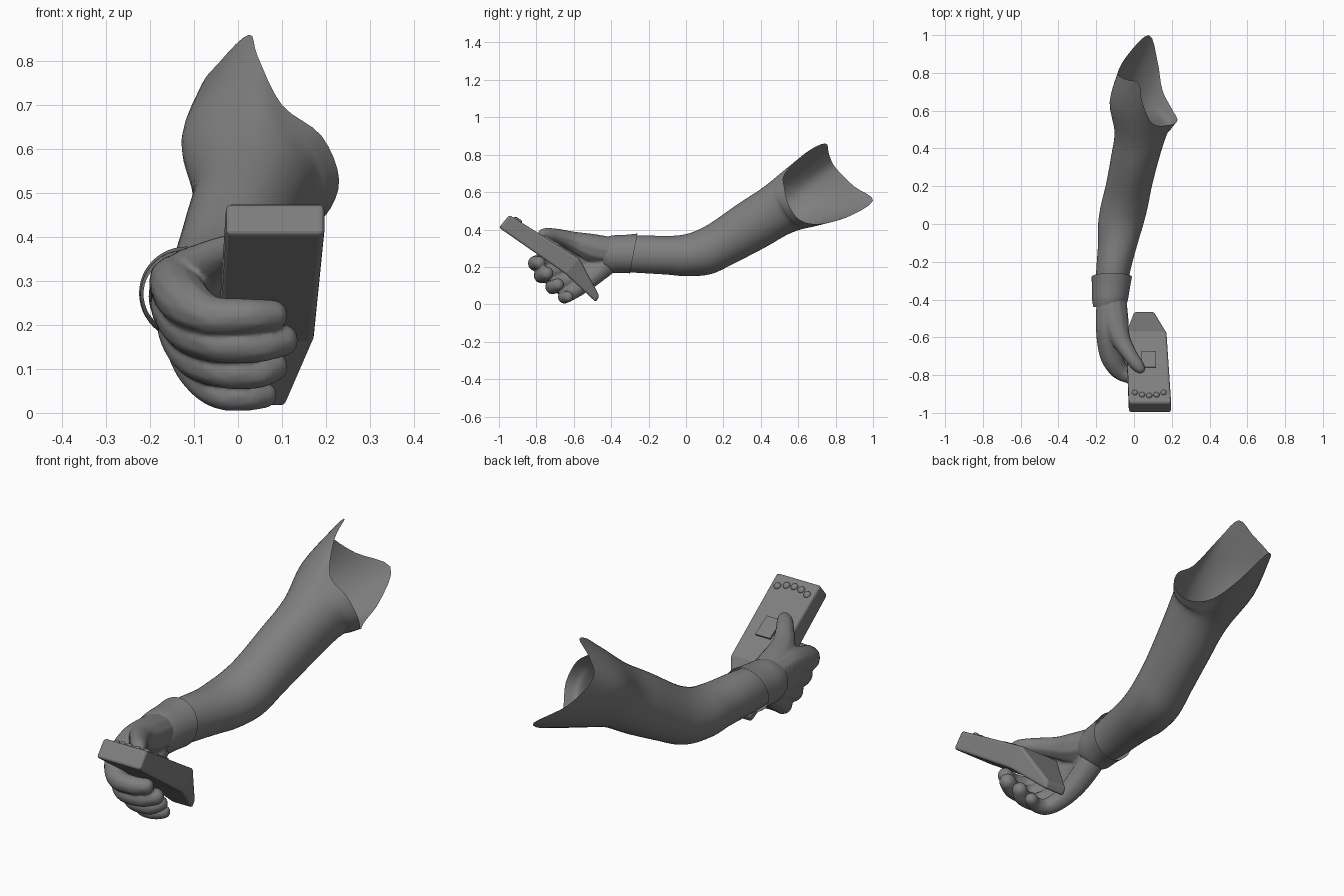
import bpy
import bmesh
from math import sin, cos, pi
from mathutils import Matrix, Vector

if "Cube" in bpy.data.objects:
    bpy.data.objects.remove(bpy.data.objects["Cube"], do_unlink=True)

grey = bpy.data.materials.new("plain_grey")
grey.use_nodes = True
grey.diffuse_color = (0.21, 0.21, 0.21, 1)
grey.node_tree.nodes["Principled BSDF"].inputs["Base Color"].default_value = grey.diffuse_color


def make_object(name, bm, smooth=True):
    mesh = bpy.data.meshes.new(name)
    bm.to_mesh(mesh)
    bm.free()
    mesh.materials.append(grey)
    for face in mesh.polygons:
        face.use_smooth = smooth
    obj = bpy.data.objects.new(name, mesh)
    bpy.context.collection.objects.link(obj)
    return obj


def spline(points, steps, closed=False):
    """Smooth curve through points of any dimension."""
    pts = [Vector(p) for p in points]
    count = len(pts)

    def at(i):
        return pts[i % count] if closed else pts[max(0, min(count - 1, i))]

    result = []
    for i in range(count if closed else count - 1):
        a, b, c, d = (at(i + k) for k in (-1, 0, 1, 2))
        for s in range(steps):
            t = s / steps
            result.append(b + 0.5 * t * ((c - a) + t * ((2 * a - 5 * b + 4 * c - d)
                                         + t * (3 * (b - c) + d - a))))
    if not closed:
        result.append(pts[-1].copy())
    return result


SIDES = 12


def ring(x, y, z, width, height, tilt):
    """Elliptic cross-section, leaning back by tilt."""
    points = []
    for i in range(SIDES):
        a = 2 * pi * i / SIDES
        up = height * sin(a)
        points.append(Vector((x + width * cos(a), y - up * sin(tilt), z + up * cos(tilt))))
    return points


def loft(name, rings, steps=4):
    """Open tube of smooth skin through the rings."""
    rings = [spline(r, steps, closed=True) for r in rings]
    columns = [spline(column, steps) for column in zip(*rings)]
    bm = bmesh.new()
    grid = [[bm.verts.new(p) for p in column] for column in columns]
    for j, column in enumerate(grid):
        following = grid[(j + 1) % len(grid)]
        for i in range(len(column) - 1):
            bm.faces.new((column[i], column[i + 1], following[i + 1], following[i]))
    return make_object(name, bm)


# Arm, ending in the slanted shoulder opening
arm_rings = [ring(*r) for r in (
    (-.125, -.40, .265, .078, .088, 0),
    (-.11, -.25, .268, .09, .1, 0),
    (-.085, -.1, .262, .105, .103, 0),
    (-.07, 0, .262, .12, .112, .06),
    (-.05, .1, .28, .125, .123, .3),
    (-.028, .2, .33, .122, .125, .5),
    (.005, .35, .42, .127, .137, .57),
    (.037, .49, .505, .14, .143, .57))]
shoulder_rim = [Vector(p) for p in (
    (.23, .55, .53), (.19, .525, .63), (.1, .53, .7), (.045, .64, .81),
    (.025, .745, .86), (-.04, .765, .8), (-.085, .8, .73), (-.03, .9, .63),
    (.08, 1, .555), (.125, .86, .465), (.15, .71, .43), (.2, .61, .45))]
shoulder_mid = []
for i, (p, q) in enumerate(zip(arm_rings[-1], shoulder_rim)):
    bulge = .035 * min(cos(2 * pi * i / SIDES), 0)
    shoulder_mid.append((p + q) / 2 + Vector((bulge, 0, 0)))
loft("arm", arm_rings + [shoulder_mid, shoulder_rim])

# Glove cuff with a slightly flared, slanted edge
loft("glove_cuff", [ring(*r) for r in (
    (-.13, -.44, .27, .085, .085, 0),
    (-.127, -.4, .268, .095, .1, -.05),
    (-.122, -.34, .27, .1, .102, -.12),
    (-.118, -.28, .272, .107, .108, -.19))])

# Gloved hand: each strand runs from the wrist to a fingertip (x, y, z, radius)
strands = {
    "index": ((-.13, -.38, .29, .07), (-.14, -.55, .295, .065), (-.12, -.7, .255, .06),
              (-.065, -.785, .222, .047), (.02, -.805, .22, .041), (.078, -.785, .222, .036)),
    "middle": ((-.13, -.39, .27, .07), (-.14, -.53, .24, .06), (-.11, -.67, .19, .055),
               (-.05, -.76, .16, .046), (.04, -.77, .155, .042), (.1, -.745, .165, .038)),
    "ring": ((-.12, -.39, .25, .065), (-.13, -.52, .19, .055), (-.1, -.63, .13, .05),
             (-.04, -.705, .098, .042), (.04, -.71, .092, .038), (.08, -.685, .105, .035)),
    "little": ((-.12, -.39, .24, .06), (-.11, -.5, .15, .055), (-.085, -.58, .085, .045),
               (-.04, -.64, .045, .038), (.02, -.65, .038, .034), (.06, -.63, .04, .03)),
    "thumb": ((-.12, -.39, .28, .08), (-.105, -.5, .3, .078), (-.075, -.6, .335, .055),
              (-.03, -.68, .362, .042), (.012, -.74, .374, .036), (.032, -.765, .376, .028)),
}
bm = bmesh.new()
for strand in strands.values():
    for x, y, z, radius in spline(strand, 8):
        bmesh.ops.create_icosphere(bm, subdivisions=2, radius=radius,
                                   matrix=Matrix.Translation((x, y, z)))
hand = make_object("gloved_hand", bm)
remesh = hand.modifiers.new("blend", 'REMESH')
remesh.mode = 'VOXEL'
remesh.voxel_size = .006
remesh.use_smooth_shade = True
soften = hand.modifiers.new("soften", 'SMOOTH')
soften.factor = .5
soften.iterations = 6

# Handset: a bent, tapering bar (left, right, upper y z, lower y z)
sections = ((-.027, .197, -.945, .478, -1, .41),
            (-.042, .172, -.57, .245, -.645, .163),
            (0, .107, -.463, .045, -.482, .012))
bm = bmesh.new()
loops = []
for left, right, uy, uz, ly, lz in sections:
    loops.append([bm.verts.new(p) for p in (
        (left, uy, uz), (right, uy, uz), (right, ly, lz), (left, ly, lz))])
for a, b in zip(loops, loops[1:]):
    for k in range(4):
        n = (k + 1) % 4
        bm.faces.new((a[k], a[n], b[n], b[k]))
bm.faces.new(loops[0])
bm.faces.new(loops[-1])
bmesh.ops.recalc_face_normals(bm, faces=bm.faces)
handset = make_object("handset", bm, smooth=False)
bevel = handset.modifiers.new("round_edges", 'BEVEL')
bevel.width = .012
bevel.segments = 3

# Controls lying on the sloping upper face
slope = Matrix.Rotation(-.556, 4, 'X')


def on_handset(x, y):
    return Matrix.Translation((x, y, .478 - .62 * (y + .945))) @ slope


bm = bmesh.new()
for i in range(5):
    x = .005 + .038 * i
    y = -.908 + .004 * (i - 2) ** 2
    bmesh.ops.create_uvsphere(bm, u_segments=16, v_segments=10, radius=.016,
                              matrix=on_handset(x, y) @ Matrix.Diagonal((1, 1, .7, 1)))
make_object("round_buttons", bm)

bm = bmesh.new()
bmesh.ops.create_cube(bm, size=1, matrix=on_handset(.078, -.718)
                      @ Matrix.Diagonal((.076, .1, .016, 1)))
make_object("square_button", bm, smooth=False)
